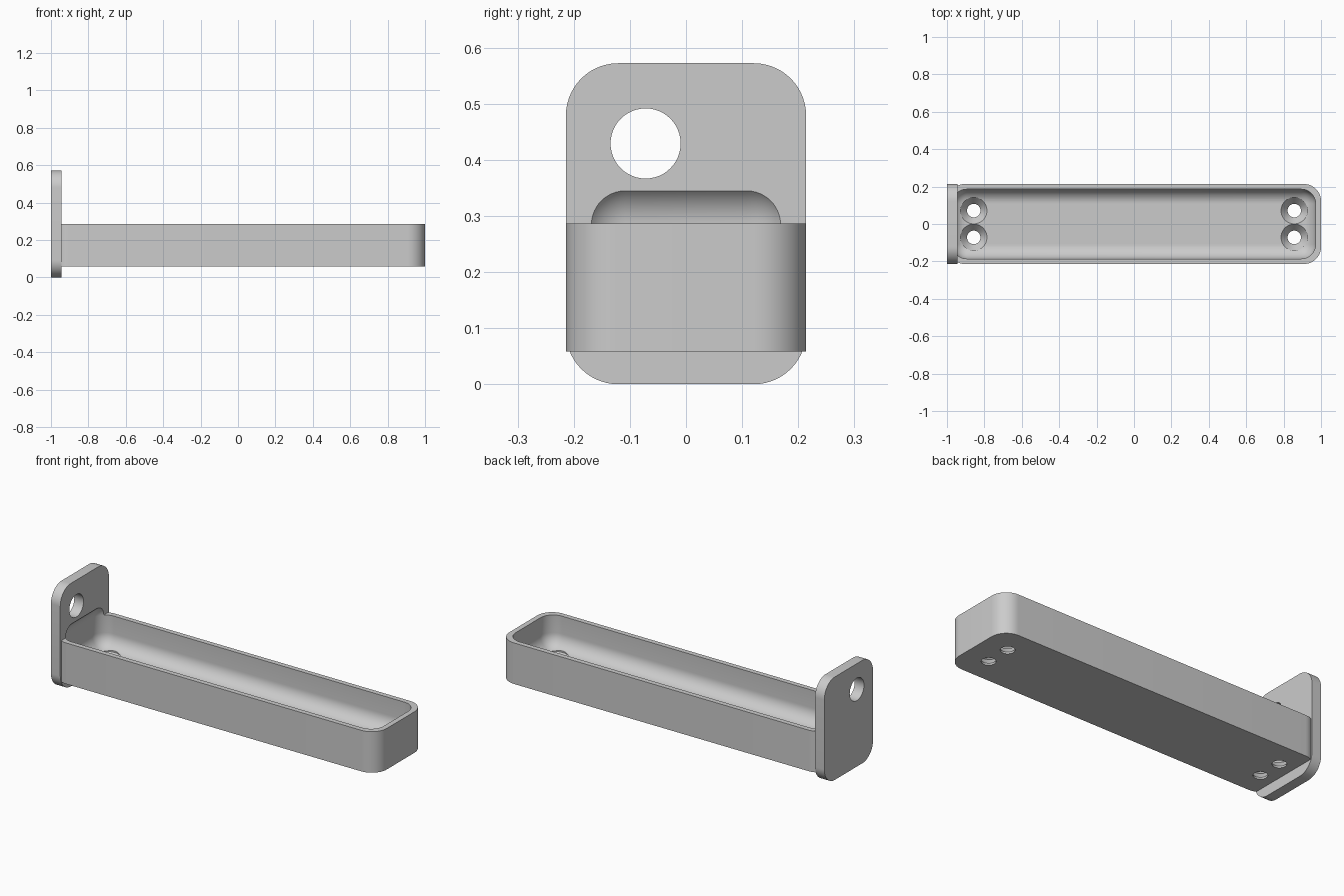
import bpy, bmesh, math
from mathutils import Matrix, Vector

if "Cube" in bpy.data.objects:
    bpy.data.objects.remove(bpy.data.objects["Cube"], do_unlink=True)

grey = bpy.data.materials.new("plain grey")
grey.use_nodes = True
colour = (0.6, 0.6, 0.6, 1)
grey.diffuse_color = colour
grey.node_tree.nodes["Principled BSDF"].inputs["Base Color"].default_value = colour


def add_object(name, bm):
    bmesh.ops.recalc_face_normals(bm, faces=bm.faces)
    mesh = bpy.data.meshes.new(name)
    bm.to_mesh(mesh)
    bm.free()
    mesh.materials.append(grey)
    obj = bpy.data.objects.new(name, mesh)
    bpy.context.collection.objects.link(obj)
    return obj


def rounded_box(name, low, high, radius, axis=None):
    """Box with edges along one axis rounded, or all edges if axis is None."""
    low, high = Vector(low), Vector(high)
    bm = bmesh.new()
    bmesh.ops.create_cube(bm, size=1)
    bmesh.ops.scale(bm, vec=high - low, verts=bm.verts)
    bmesh.ops.translate(bm, vec=(low + high) / 2, verts=bm.verts)
    edges = [e for e in bm.edges if axis is None
             or abs((e.verts[0].co - e.verts[1].co).normalized()[axis]) > 0.9]
    bmesh.ops.bevel(bm, geom=edges, offset=radius, segments=14,
                    profile=0.5, affect='EDGES')
    return add_object(name, bm)


def turned(name, profile, matrix):
    """Closed solid turned from (radius, height) pairs about local z."""
    bm = bmesh.new()
    n = 48
    rings = [[bm.verts.new((r * math.cos(math.tau * i / n),
                            r * math.sin(math.tau * i / n), z)) for i in range(n)]
             for r, z in profile]
    for a, b in zip(rings, rings[1:]):
        for i in range(n):
            j = (i + 1) % n
            bm.faces.new((a[i], a[j], b[j], b[i]))
    bm.faces.new(rings[0])
    bm.faces.new(rings[-1])
    bm.transform(matrix)
    return add_object(name, bm)


def combine(target, tool, operation):
    mod = target.modifiers.new(operation.lower(), 'BOOLEAN')
    mod.operation, mod.object, mod.solver = operation, tool, 'EXACT'
    bpy.context.view_layer.objects.active = target
    bpy.ops.object.modifier_apply(modifier=mod.name)
    bpy.data.objects.remove(tool, do_unlink=True)


# Tray body joined to its upright end plate
tray = rounded_box("tray_with_end_plate", (-0.995, -0.214, 0.058),
                   (1, 0.214, 0.286), 0.092, axis=2)
plate = rounded_box("end_plate", (-1, -0.214, 0), (-0.943, 0.214, 0.572), 0.093, axis=0)
combine(tray, plate, 'UNION')

# Soft-edged hollow, which also bites into the plate
hollow = rounded_box("hollow_cutter", (-0.972, -0.186, 0.11),
                     (0.971, 0.186, 0.362), 0.078)
combine(tray, hollow, 'DIFFERENCE')

# Off-centre hanging hole in the plate
hole = turned("hanging_hole_cutter", [(0.0625, -0.1), (0.0625, 0.1)],
              Matrix.Translation((-0.97, -0.072, 0.429)) @ Matrix.Rotation(math.pi / 2, 4, 'Y'))
combine(tray, hole, 'DIFFERENCE')

# Countersunk screw holes in the floor
screw = [(0.036, 0.03), (0.036, 0.068), (0.071, 0.11), (0.071, 0.25)]
for x in (-0.857, 0.857):
    for y in (-0.0715, 0.0715):
        cutter = turned("screw_hole_cutter", screw, Matrix.Translation((x, y, 0)))
        combine(tray, cutter, 'DIFFERENCE')

# Smooth curves with crisp edges
bpy.ops.object.select_all(action='DESELECT')
tray.select_set(True)
bpy.context.view_layer.objects.active = tray
bpy.ops.object.shade_smooth_by_angle(angle=math.radians(30))
